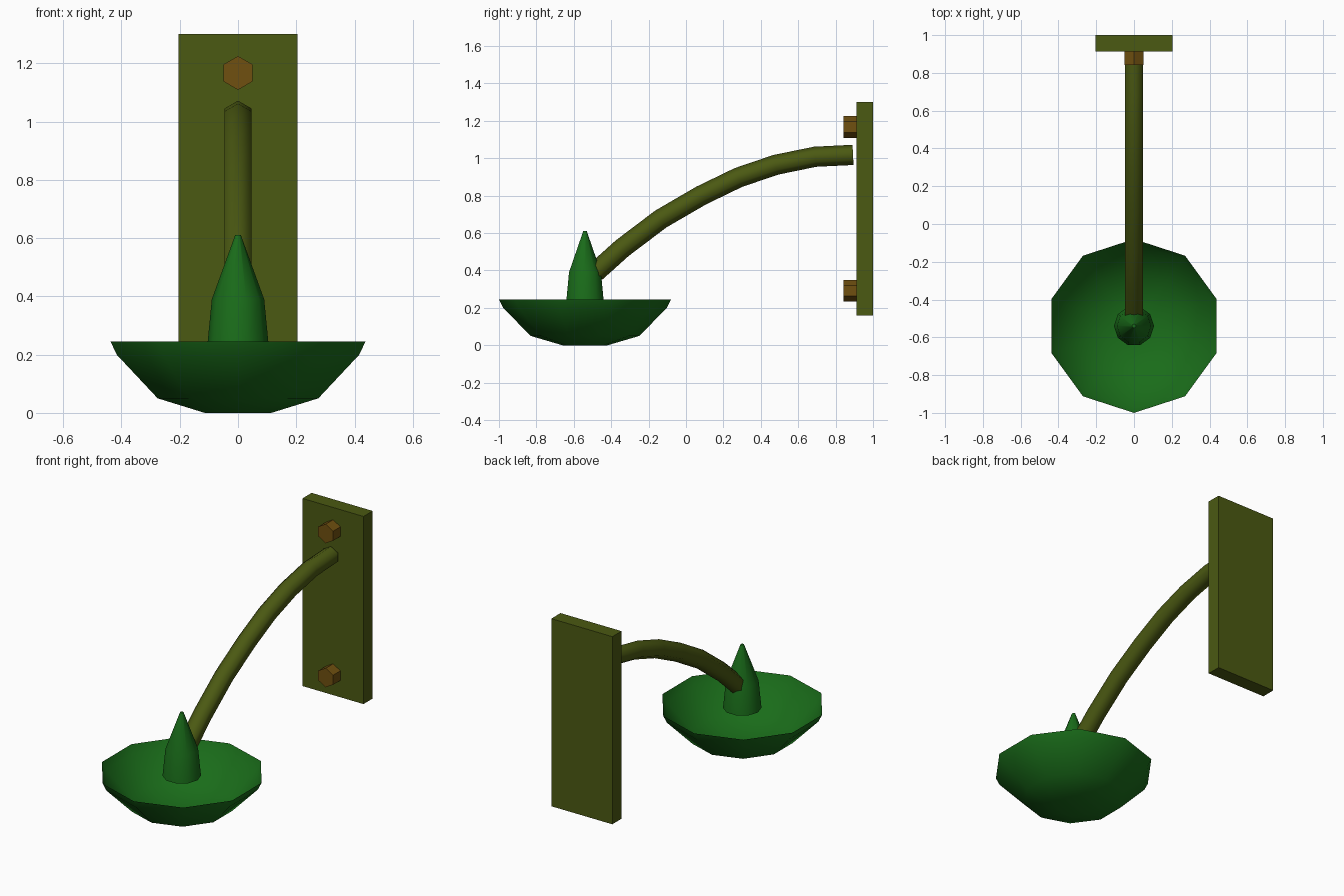
import bpy, bmesh, math
from mathutils import Vector

if "Cube" in bpy.data.objects:
    bpy.data.objects.remove(bpy.data.objects["Cube"])


def material(name, rgb):
    m = bpy.data.materials.new(name)
    m.diffuse_color = (*rgb, 1)
    m.use_nodes = True
    m.node_tree.nodes["Principled BSDF"].inputs["Base Color"].default_value = m.diffuse_color
    return m


GREEN = material("green", (0.01, 0.15, 0.01))
OLIVE = material("olive", (0.07, 0.10, 0.006))
BROWN = material("brown", (0.16, 0.08, 0.005))


def loft(name, rings, mat, caps=(True, True), angle=None):
    """Bridge rings of points into a skin, with optional end caps."""
    bm = bmesh.new()
    vr = [[bm.verts.new(p) for p in ring] for ring in rings]
    n = len(vr[0])
    for a, b in zip(vr, vr[1:]):
        for i in range(n):
            j = (i + 1) % n
            bm.faces.new((a[i], a[j], b[j], b[i]))
    if caps[0]:
        bm.faces.new(vr[0][::-1])
    if caps[1]:
        bm.faces.new(vr[-1])
    me = bpy.data.meshes.new(name)
    bm.to_mesh(me)
    bm.free()
    me.materials.append(mat)
    ob = bpy.data.objects.new(name, me)
    bpy.context.collection.objects.link(ob)
    if angle:
        bpy.ops.object.select_all(action='DESELECT')
        ob.select_set(True)
        bpy.context.view_layer.objects.active = ob
        bpy.ops.object.shade_smooth_by_angle(angle=math.radians(angle))
    return ob


def circle(center, r, n, u, v, phase=0.0):
    c, u, v = Vector(center), Vector(u), Vector(v)
    out = []
    for i in range(n):
        a = phase + 2 * math.pi * i / n
        out.append(c + u * (r * math.cos(a)) + v * (r * math.sin(a)))
    return out


X, Y, Z = (1, 0, 0), (0, 1, 0), (0, 0, 1)
CY = -0.54  # centre of bowl and spike

# Thin open bowl with a flat bottom, ten sides
loft("bowl", [circle((0, CY, z), r, 10, X, Y, math.pi / 2)
              for r, z in ((0.12, 0), (0.29, 0.05), (0.438, 0.2), (0.46, 0.245))],
     GREEN, (True, False), 50)

# Tapered spike hanging over the bowl
loft("spike", [circle((0, CY, z), r, 10, X, Y)
               for r, z in ((0.106, 0.225), (0.09, 0.39), (0.01, 0.61))],
     GREEN, angle=50)

# Curved hexagonal arm swept along a path in the side plane
path = [Vector((0, y, z)) for y, z in (
    (0.893, 1.018), (0.69, 1.008), (0.48, 0.965), (0.28, 0.897),
    (0.08, 0.80), (-0.135, 0.675), (-0.34, 0.52), (-0.485, 0.39))]
rings = []
for i, p in enumerate(path):
    t = (path[min(i + 1, len(path) - 1)] - path[max(i - 1, 0)]).normalized()
    rings.append(circle(p, 0.054, 6, t.cross(Vector(X)), X))
loft("arm", rings[::-1], OLIVE, angle=65)

# Wall plate
loft("wall_plate", [[(x, y, z) for x, z in
                     ((-0.205, 0.16), (0.205, 0.16), (0.205, 1.30), (-0.205, 1.30))]
                    for y in (1.0, 0.912)], OLIVE)

# Hexagonal bolts
for name, z in (("upper_bolt", 1.167), ("lower_bolt", 0.292)):
    loft(name, [circle((0, y, z), 0.058, 6, X, Z, math.pi / 2) for y in (0.915, 0.842)], BROWN)

# Consistent outward normals for the closed parts
for ob in bpy.data.objects:
    if ob.name != "bowl":
        bm = bmesh.new()
        bm.from_mesh(ob.data)
        bmesh.ops.recalc_face_normals(bm, faces=bm.faces)
        bm.to_mesh(ob.data)
        bm.free()
